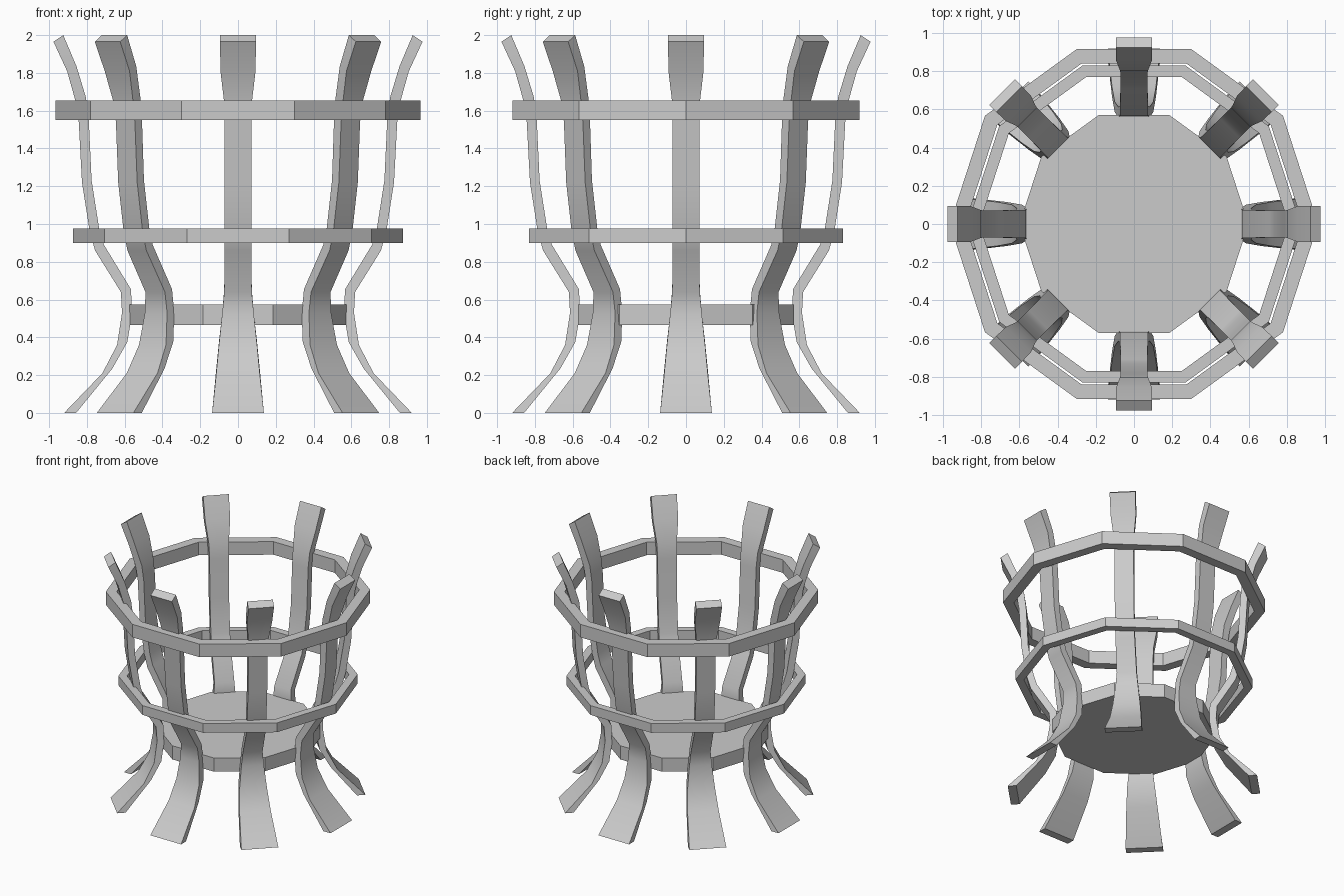
import bpy
from math import cos, sin, pi

if "Cube" in bpy.data.objects:
    bpy.data.objects.remove(bpy.data.objects["Cube"])


def make_object(name, verts, faces, smooth=False):
    mesh = bpy.data.meshes.new(name)
    mesh.from_pydata(verts, [], faces)
    ob = bpy.data.objects.new(name, mesh)
    bpy.context.collection.objects.link(ob)
    if smooth:
        bpy.context.view_layer.objects.active = ob
        ob.select_set(True)
        bpy.ops.object.shade_smooth_by_angle(angle=pi / 6)
        ob.select_set(False)
    return ob


def circle(r, z, n=10):
    return [(r * cos(2 * pi * i / n), r * sin(2 * pi * i / n), z) for i in range(n)]


def hoop(name, r_out, r_in, z0, z1, n=10):
    # Rectangular section swept around a ten-sided loop
    section = [(r_out, z0), (r_out, z1), (r_in, z1), (r_in, z0)]
    verts = [v for r, z in section for v in circle(r, z, n)]
    faces = []
    for k in range(4):
        a, b = k * n, (k + 1) % 4 * n
        for i in range(n):
            j = (i + 1) % n
            faces.append((a + i, a + j, b + j, b + i))
    return make_object(name, verts, faces)


# Slat profile: outer radius, outer z, inner radius, inner z, half width
PROFILE = [
    (0.92, 0.00, 0.857, 0.00, 0.137),
    (0.718, 0.21, 0.665, 0.235, 0.115),
    (0.640, 0.36, 0.586, 0.375, 0.101),
    (0.614, 0.53, 0.560, 0.53, 0.083),
    (0.620, 0.64, 0.567, 0.655, 0.073),
    (0.757, 0.86, 0.710, 0.89, 0.071),
    (0.785, 0.96, 0.735, 0.975, 0.071),
    (0.826, 1.22, 0.775, 1.23, 0.071),
    (0.843, 1.54, 0.790, 1.55, 0.071),
    (0.860, 1.65, 0.805, 1.67, 0.074),
    (0.905, 1.81, 0.855, 1.835, 0.093),
    (0.977, 1.965, 0.925, 2.00, 0.095),
]


def slat(name, angle):
    c, s = cos(angle), sin(angle)
    verts, faces = [], []
    for ro, zo, ri, zi, w in PROFILE:
        for r, t, z in ((ro, -w, zo), (ro, w, zo), (ri, w, zi), (ri, -w, zi)):
            verts.append((r * c - t * s, r * s + t * c, z))
    for k in range(len(PROFILE) - 1):
        a = 4 * k
        for i in range(4):
            j = (i + 1) % 4
            faces.append((a + i, a + j, a + 4 + j, a + 4 + i))
    e = len(verts)
    faces += [(3, 2, 1, 0), (e - 4, e - 3, e - 2, e - 1)]
    return make_object(name, verts, faces, smooth=True)


# Eight curved slats
for i in range(8):
    slat(f"slat_{i + 1}", i * pi / 4)

# Two hoops
hoop("upper_hoop", 0.965, 0.885, 1.55, 1.655)
hoop("middle_hoop", 0.873, 0.81, 0.90, 0.975)

# Solid floor plate
n = 10
make_object("floor_plate", circle(0.60, 0.465) + circle(0.60, 0.575),
            [tuple(reversed(range(n))), tuple(range(n, 2 * n))]
            + [(i, (i + 1) % n, n + (i + 1) % n, n + i) for i in range(n)])
